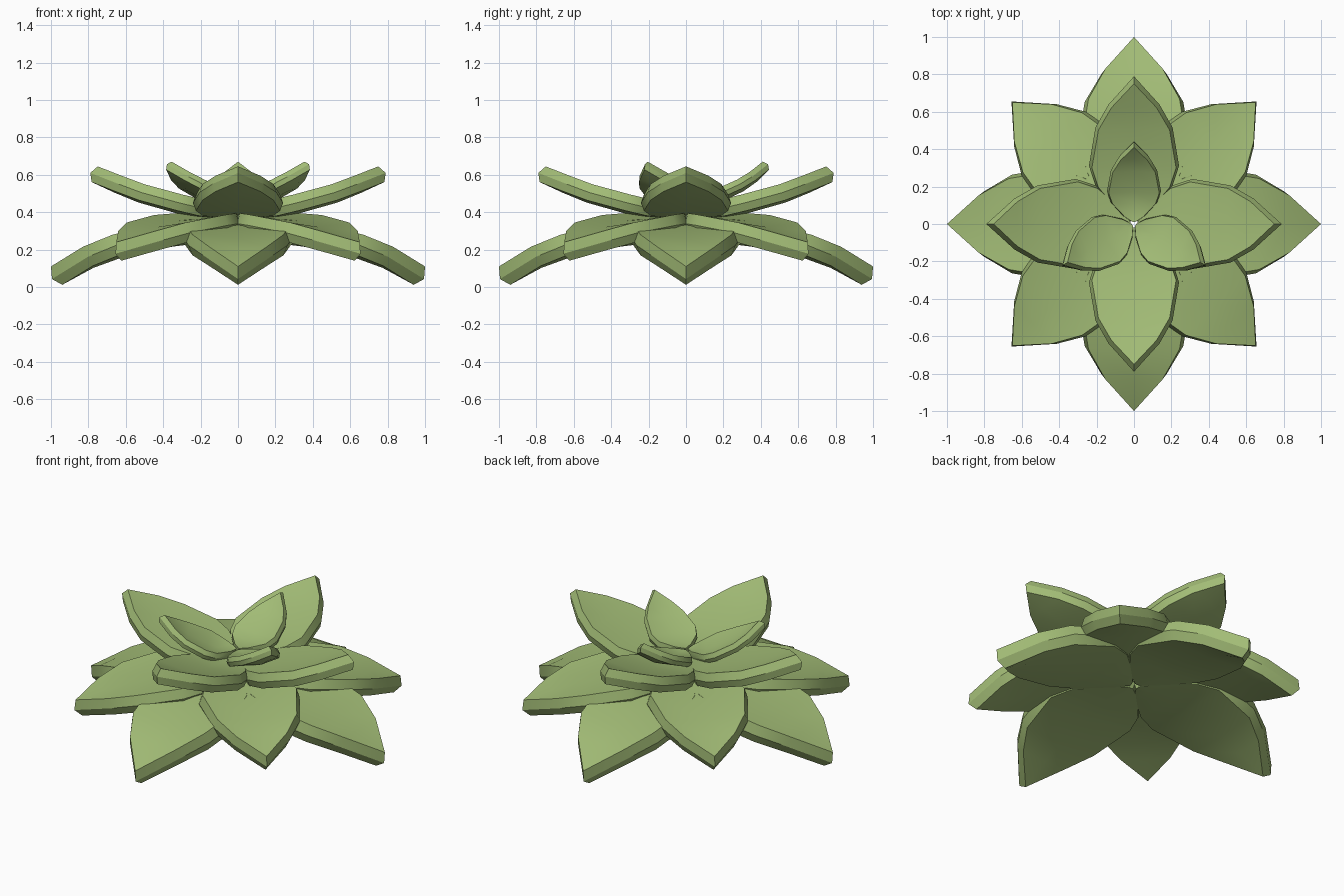
import bpy, bmesh, math
from mathutils import Vector

if "Cube" in bpy.data.objects:
    bpy.data.objects.remove(bpy.data.objects["Cube"])

green = bpy.data.materials.new("leaf green")
green.diffuse_color = (0.36, 0.5, 0.18, 1)
green.use_nodes = True
green.node_tree.nodes["Principled BSDF"].inputs["Base Color"].default_value = green.diffuse_color

# shared leaf outline: fraction of length, half width (for scale 1)
U = [0.025, 0.09, 0.26, 0.4, 0.67, 0.83, 1.0]
W = [0.02, 0.09, 0.2, 0.235, 0.2, 0.13, 0.0]


def make_leaf(name, angle, length, scale, heights, cup):
    """Thick leaf with a bulging rim, bent along a height profile."""
    bm = bmesh.new()
    path = [Vector((u * length, 0, z)) for u, z in zip(U, heights)]
    rows = []
    last = len(path) - 1
    for i, p in enumerate(path):
        t = (path[min(i + 1, last)] - path[max(i - 1, 0)]).normalized()
        n = Vector((-t.z, 0, t.x))
        w = W[i] * scale
        dip = -cup * W[i] / 0.24
        tip = i == last
        bulge = 0.024 * scale
        side = 0 if tip else w + 0.006 * scale
        top = max(w - 0.01 * scale, 0)
        mid_along = bulge if tip else 0
        # (across, along, depth) round the section
        section = [(-top, 0, 0), (0, 0, dip), (top, 0, 0),
                   (side, mid_along, -0.047 * scale),
                   (top, 0, -0.09 * scale), (0, 0, dip - 0.09 * scale),
                   (-top, 0, -0.09 * scale), (-side, mid_along, -0.047 * scale)]
        rows.append([bm.verts.new(p + t * a + n * d + Vector((0, c, 0)))
                     for c, a, d in section])
    for a, b in zip(rows, rows[1:]):
        for j in range(8):
            k = (j + 1) % 8
            bm.faces.new((a[j], b[j], b[k], a[k]))
    bm.faces.new(rows[0])
    bmesh.ops.remove_doubles(bm, verts=bm.verts, dist=0.0005)
    bmesh.ops.recalc_face_normals(bm, faces=bm.faces)
    me = bpy.data.meshes.new(name)
    bm.to_mesh(me)
    bm.free()
    me.materials.append(green)
    ob = bpy.data.objects.new(name, me)
    ob.rotation_euler.z = math.radians(angle)
    bpy.context.collection.objects.link(ob)
    bpy.ops.object.select_all(action='DESELECT')
    ob.select_set(True)
    bpy.context.view_layer.objects.active = ob
    bpy.ops.object.shade_smooth_by_angle(angle=math.radians(28))


# layers: name, count, first angle, length, scale, heights, cup
layers = [
    ("outer_leaf", 4, 0, 1.0, 1.28, [.36, .36, .36, .345, .28, .215, .11], .02),
    ("lower_leaf", 4, 45, .92, 1.18, [.40, .40, .395, .385, .345, .30, .24], .03),
    ("upper_leaf", 4, 0, .75, 1.0, [.45, .45, .47, .495, .55, .595, .645], .015),
    ("inner_leaf", 3, 90, .41, .6, [.48, .485, .50, .525, .575, .615, .67], .02),
]
for name, count, start, length, scale, heights, cup in layers:
    for i in range(count):
        make_leaf(f"{name}_{i + 1}", start + i * 360 / count,
                  length, scale, heights, cup)
